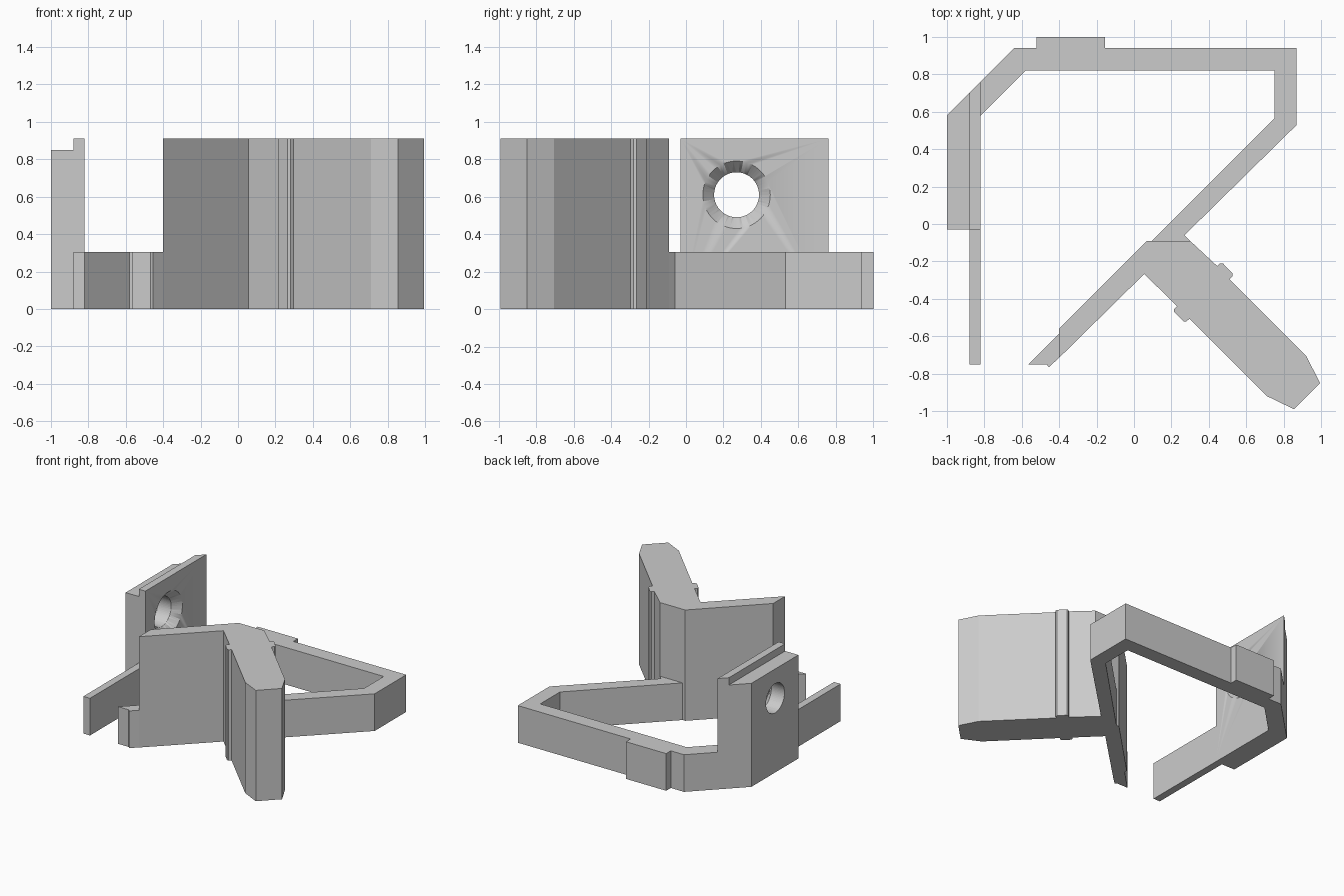
import bpy, bmesh, math
from mathutils import Matrix

cube = bpy.data.objects.get("Cube")
if cube:
    bpy.data.objects.remove(cube, do_unlink=True)

grey = bpy.data.materials.new("plain grey")
grey.use_nodes = True
COLOUR = (0.6, 0.6, 0.6, 1)
grey.diffuse_color = COLOUR
grey.node_tree.nodes["Principled BSDF"].inputs["Base Color"].default_value = COLOUR

LOW, TALL, STEP = 0.305, 0.91, 0.85


def add_object(name, bm):
    bmesh.ops.recalc_face_normals(bm, faces=bm.faces)
    mesh = bpy.data.meshes.new(name)
    bm.to_mesh(mesh)
    bm.free()
    mesh.materials.append(grey)
    obj = bpy.data.objects.new(name, mesh)
    bpy.context.collection.objects.link(obj)
    return obj


def prism(name, outline, top, bottom=0):
    """Extrude a plan outline upward."""
    bm = bmesh.new()
    face = bm.faces.new([bm.verts.new((x, y, bottom)) for x, y in outline])
    new = bmesh.ops.extrude_face_region(bm, geom=[face])["geom"]
    moved = [v for v in new if isinstance(v, bmesh.types.BMVert)]
    bmesh.ops.translate(bm, verts=moved, vec=(0, 0, top - bottom))
    return add_object(name, bm)


def x_cone(name, x1, r1, x2, r2, y, z):
    """Cone or cylinder lying along x."""
    bm = bmesh.new()
    place = Matrix.Translation(((x1 + x2) / 2, y, z)) @ Matrix.Rotation(math.pi / 2, 4, "Y")
    bmesh.ops.create_cone(bm, cap_ends=True, segments=64, radius1=r1,
                          radius2=r2, depth=x2 - x1, matrix=place)
    return add_object(name, bm)


def cut(target, cutter):
    mod = target.modifiers.new("cut", "BOOLEAN")
    mod.operation = "DIFFERENCE"
    mod.solver = "EXACT"
    mod.object = cutter
    cutter.hide_render = True
    cutter.hide_viewport = True


# Low open frame with the tab on its back
prism("low_frame", [
    (-0.82, 0.76), (-0.64, 0.94), (-0.52, 0.94), (-0.52, 1), (-0.155, 1),
    (-0.155, 0.94), (0.87, 0.94), (0.87, 0.53), (0.27, -0.06), (0.30, -0.09),
    (0.095, -0.09), (0.75, 0.565), (0.75, 0.82), (-0.58, 0.82), (-0.82, 0.58)], LOW)

# Thin low finger reaching forward from the mounting plate
prism("front_finger", [(-0.88, -0.75), (-0.82, -0.75), (-0.82, -0.03), (-0.88, -0.03)], LOW)

# Tall mounting plate with a stepped top and countersunk screw hole
plate = prism("mounting_plate", [(-1, -0.03), (-0.82, -0.03), (-0.82, 0.76), (-1, 0.58)], TALL)
step = prism("step_cutter", [(-1.1, -0.2), (-0.88, -0.2), (-0.88, 0.9), (-1.1, 0.9)], 1.1, STEP)
bore = x_cone("bore_cutter", -1.1, 0.12, -0.7, 0.12, 0.27, 0.61)
sink = x_cone("countersink_cutter", -0.88, 0.12, -0.80, 0.20, 0.27, 0.61)
for cutter in (step, bore, sink):
    cut(plate, cutter)

# Tall angled wall and thick leg, with a small rib on each side of the leg
prism("tall_bracket", [
    (0.07, -0.09), (-0.40, -0.56), (-0.40, -0.715), (0.055, -0.267),
    (0.23, -0.44), (0.215, -0.455), (0.215, -0.47), (0.265, -0.52), (0.28, -0.52),
    (0.297, -0.507), (0.71, -0.92), (0.855, -0.99), (0.995, -0.85), (0.92, -0.705),
    (0.51, -0.295), (0.527, -0.28), (0.527, -0.265), (0.475, -0.21), (0.46, -0.21),
    (0.445, -0.225), (0.30, -0.09)], TALL)

# Low toe at the free end of the angled wall
prism("wall_toe", [(-0.40, -0.585), (-0.565, -0.75), (-0.468, -0.75),
                   (-0.455, -0.765), (-0.40, -0.715)], LOW)

# Smooth the round hole while keeping hard edges
bpy.ops.object.select_all(action="DESELECT")
for cutter in (bore, sink):
    for face in cutter.data.polygons:
        face.use_smooth = len(face.vertices) == 4
plate.select_set(True)
bpy.context.view_layer.objects.active = plate
bpy.ops.object.shade_smooth_by_angle(angle=math.radians(30))
